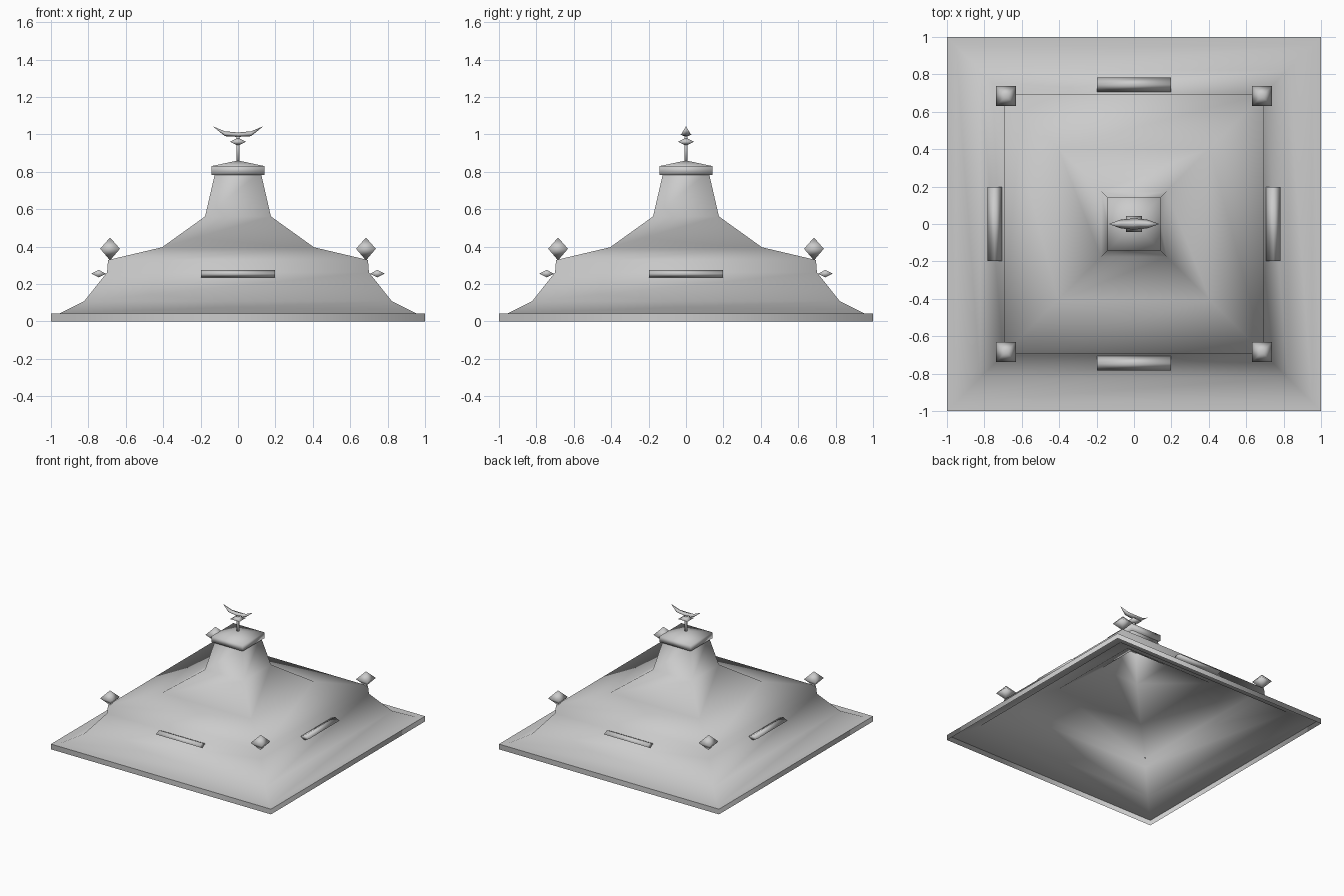
import bpy
import bmesh

old = bpy.data.objects.get("Cube")
if old:
    bpy.data.objects.remove(old, do_unlink=True)

grey = bpy.data.materials.new("stone_grey")
grey.use_nodes = True
COLOUR = (0.6, 0.6, 0.6, 1)
grey.diffuse_color = COLOUR
for node in grey.node_tree.nodes:
    if node.type == 'BSDF_PRINCIPLED':
        node.inputs["Base Color"].default_value = COLOUR


def loft(name, rings, closed=True, location=(0, 0, 0)):
    """Bridge four-point rings; collapsed rings become points or ridges."""
    bm = bmesh.new()
    loops = [[bm.verts.new(p) for p in ring] for ring in rings]
    for low, high in zip(loops, loops[1:]):
        for i in range(4):
            j = (i + 1) % 4
            bm.faces.new((low[i], low[j], high[j], high[i]))
    if closed:
        bm.faces.new(loops[0][::-1])
        bm.faces.new(loops[-1])
    bmesh.ops.remove_doubles(bm, verts=bm.verts, dist=0.0001)
    bmesh.ops.dissolve_degenerate(bm, edges=bm.edges, dist=0.0001)
    if closed:
        bmesh.ops.recalc_face_normals(bm, faces=bm.faces)
    for face in bm.faces:
        face.smooth = True
    mesh = bpy.data.meshes.new(name)
    bm.to_mesh(mesh)
    bm.free()
    mesh.materials.append(grey)
    obj = bpy.data.objects.new(name, mesh)
    obj.location = location
    bpy.context.collection.objects.link(obj)
    return obj


def rect(hx, hy, z):
    return [(-hx, -hy, z), (hx, -hy, z), (hx, hy, z), (-hx, hy, z)]


def square(half, z):
    return rect(half, half, z)


def diamond(x, z, hy, hz):
    return [(x, -hy, z), (x, 0, z - hz), (x, hy, z), (x, 0, z + hz)]


# Open, swept roof shell and its upright rim
loft("roof_shell", [square(h, z) for h, z in (
    (1, 0.043), (0.952, 0.043), (0.823, 0.107), (0.70, 0.262), (0.695, 0.328),
    (0.406, 0.396), (0.176, 0.561), (0.121, 0.80))], closed=False)
loft("roof_rim", [square(1, 0), square(1, 0.043)], closed=False)

# Cap with a shallow pyramid top
loft("roof_cap", [square(0.142, 0.783), square(0.142, 0.83), square(0, 0.86)])

# Spire: pole, bead and crescent
loft("spire_pole", [square(0.008, 0.845), square(0.008, 1.0)])
loft("spire_bead", [square(0, 0.938), square(0.042, 0.96), square(0, 0.982)])
loft("spire_crescent", [diamond(*s) for s in (
    (-0.135, 1.043, 0, 0), (-0.07, 1.003, 0.024, 0.013), (0, 0.998, 0.03, 0.012),
    (0.07, 1.003, 0.024, 0.013), (0.135, 1.043, 0, 0))])

# Corner finials
for x, side in ((-1, "right"), (1, "left")):
    for y, end in ((-1, "front"), (1, "back")):
        loft(f"finial_{end}_{side}",
             [square(0, -0.062), square(0.053, 0), square(0, 0.06)],
             location=(x * 0.684, y * 0.684, 0.388))

# Diamond-section bars on the four walls
for name, x, y in (("front", 0, -1), ("back", 0, 1), ("right", -1, 0), ("left", 1, 0)):
    hx, hy = (0.039, 0.197) if x else (0.197, 0.039)
    tx, ty = (0, hy) if x else (hx, 0)
    loft(f"bar_{name}", [rect(tx, ty, -0.02), rect(hx, hy, 0), rect(tx, ty, 0.02)],
         location=(x * 0.745, y * 0.745, 0.255))
